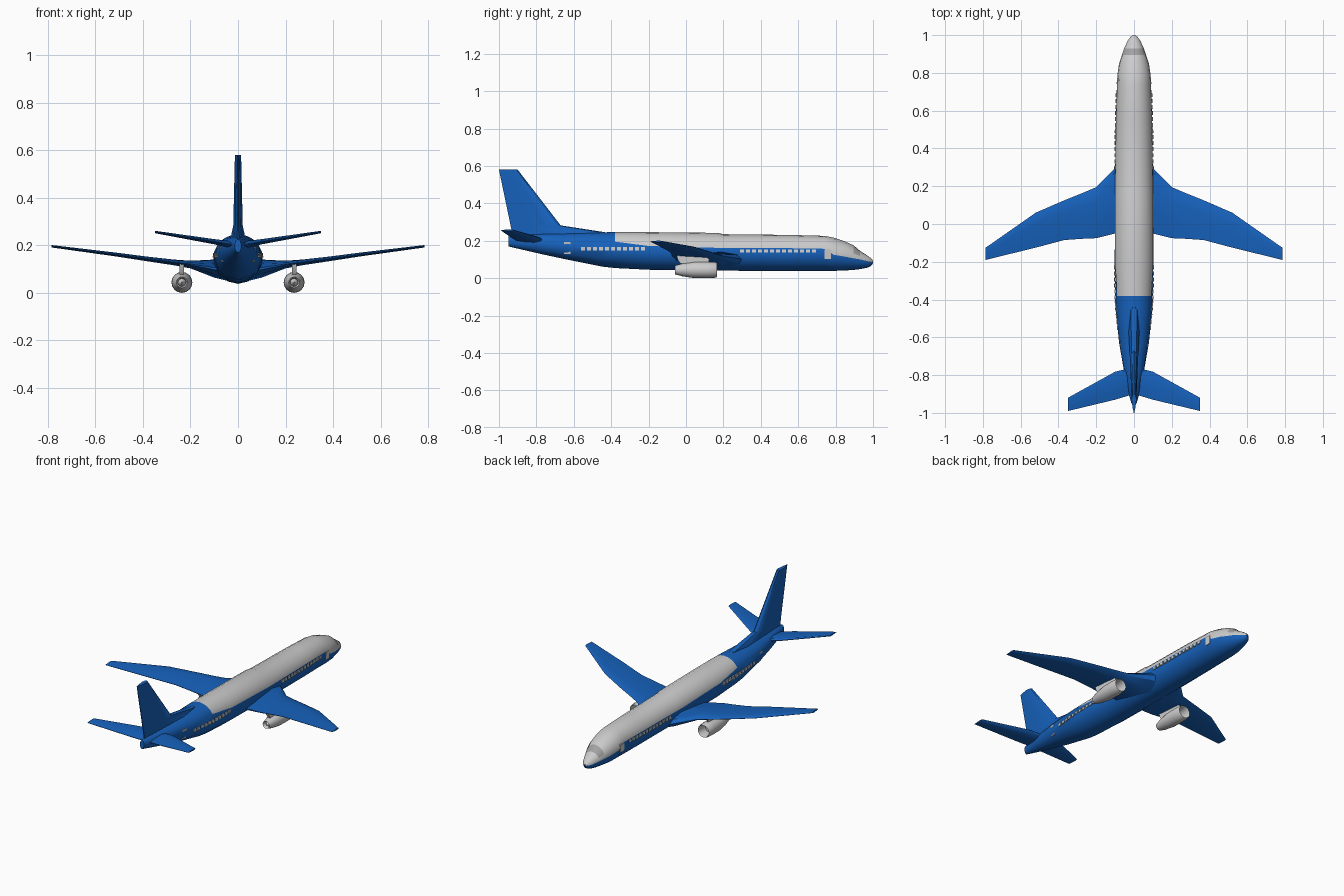
import bpy, bmesh, math

if "Cube" in bpy.data.objects:
    bpy.data.objects.remove(bpy.data.objects["Cube"])

def material(name, rgb):
    m = bpy.data.materials.new(name)
    m.diffuse_color = (*rgb, 1)
    m.use_nodes = True
    m.node_tree.nodes["Principled BSDF"].inputs["Base Color"].default_value = m.diffuse_color
    return m

BLUE = material("blue_paint", (0.008, 0.12, 0.50))
GREY = material("light_grey", (0.62, 0.62, 0.62))
GLASS = material("windscreen_grey", (0.36, 0.36, 0.36))

def finish(name, bm, mats=(), mirror=False, angle=30):
    bmesh.ops.recalc_face_normals(bm, faces=bm.faces)
    me = bpy.data.meshes.new(name)
    bm.to_mesh(me)
    bm.free()
    for m in mats:
        me.materials.append(m)
    ob = bpy.data.objects.new(name, me)
    bpy.context.collection.objects.link(ob)
    if mirror:
        ob.modifiers.new("Mirror", 'MIRROR').use_clip = False
    bpy.ops.object.select_all(action='DESELECT')
    ob.select_set(True)
    bpy.context.view_layer.objects.active = ob
    bpy.ops.object.shade_smooth_by_angle(angle=math.radians(angle))
    return ob

def loft(rings, pick=lambda i, j: 0):
    """Skin closed rings of equal length and cap both ends."""
    bm = bmesh.new()
    vs = [[bm.verts.new(p) for p in r] for r in rings]
    n = len(rings[0])
    for i in range(len(vs) - 1):
        for j in range(n):
            k = (j + 1) % n
            f = bm.faces.new((vs[i][j], vs[i][k], vs[i + 1][k], vs[i + 1][j]))
            f.material_index = pick(i, j)
    bm.faces.new(vs[0])
    bm.faces.new(vs[-1])
    return bm

# Fuselage stations: y, half width, bottom, top, paint line height
BODY = [(-0.95, 0.014, 0.170, 0.225, 0.20), (-0.90, 0.028, 0.158, 0.232, 0.20),
        (-0.77, 0.055, 0.128, 0.238, 0.20), (-0.63, 0.079, 0.098, 0.242, 0.20),
        (-0.45, 0.097, 0.062, 0.245, 0.197), (-0.38, 0.101, 0.054, 0.246, 0.195),
        (-0.20, 0.104, 0.045, 0.246, 0.172), (0.17, 0.104, 0.040, 0.242, 0.162),
        (0.20, 0.103, 0.040, 0.235, 0.161), (0.56, 0.098, 0.038, 0.231, 0.16),
        (0.74, 0.092, 0.038, 0.226, 0.157), (0.79, 0.088, 0.039, 0.216, 0.125),
        (0.85, 0.079, 0.041, 0.196, 0.115), (0.895, 0.064, 0.044, 0.176, 0.106),
        (0.93, 0.052, 0.048, 0.146, 0.100), (0.97, 0.034, 0.056, 0.121, 0.091),
        (0.99, 0.019, 0.066, 0.106, 0.087), (1.0, 0.006, 0.080, 0.093, 0.086)]
SEG = 4

def body_ring(y, w, b, t, s):
    c, h = (b + t) / 2, (t - b) / 2
    a = math.asin((s - c) / h)
    low = [-math.pi / 2 + (a + math.pi / 2) * i / SEG for i in range(SEG)]
    up = [a + (math.pi / 2 - a) * i / SEG for i in range(SEG + 1)]
    half = [(w * math.cos(q), y, c + h * math.sin(q)) for q in low + up]
    return half + [(-x, yy, z) for x, yy, z in half[-2:0:-1]]

def body_paint(i, j):
    upper = SEG <= j < 3 * SEG
    if not upper or BODY[i][0] < -0.38:
        return 0
    return 2 if BODY[i][0] == 0.895 and SEG < j < 3 * SEG - 1 else 1

finish("fuselage", loft([body_ring(*s) for s in BODY], body_paint), (BLUE, GREY, GLASS))

def body_x(y, z):
    """Half width of the fuselage at a point on its side."""
    for p, q in zip(BODY, BODY[1:]):
        if p[0] <= y <= q[0]:
            f = (y - p[0]) / (q[0] - p[0])
            w, b, t = (p[k] + (q[k] - p[k]) * f for k in (1, 2, 3))
            return w * math.sqrt(max(0, 1 - ((z - (b + t) / 2) / ((t - b) / 2)) ** 2))

# Thin panels following the hull: windows and doors
def panels(name, specs):
    bm = bmesh.new()
    for y, z, ly, lz in specs:
        corners = [(y - ly/2, z - lz/2), (y + ly/2, z - lz/2), (y + ly/2, z + lz/2), (y - ly/2, z + lz/2)]
        rows = [[bm.verts.new((body_x(a, c) + d, a, c)) for a, c in corners] for d in (-0.008, 0.003)]
        bm.faces.new(rows[0])
        bm.faces.new(rows[1])
        for k in range(4):
            m = (k + 1) % 4
            bm.faces.new((rows[0][k], rows[0][m], rows[1][m], rows[1][k]))
    finish(name, bm, (GREY,), mirror=True)

panels("rear_windows", [(-0.55 + 0.032 * i, 0.158, 0.021, 0.018) for i in range(11)])
panels("front_windows", [(0.30 + 0.032 * i, 0.145, 0.021, 0.018) for i in range(13)])
panels("doors", [(-0.635, 0.162, 0.034, 0.064), (0.757, 0.128, 0.034, 0.05)])

# Aerofoil outline: fraction of chord, fraction of half thickness
FOIL = [(0, 0), (0.06, 0.6), (0.3, 1), (0.7, 0.6), (1, 0.12),
        (1, -0.12), (0.7, -0.6), (0.3, -1), (0.06, -0.6)]

def flat_surface(name, stations):
    rings = [[(x, le + (te - le) * f, z + h * g) for f, g in FOIL]
             for x, le, te, z, h in stations]
    finish(name, loft(rings), (BLUE,), mirror=True)

# Wings with thick root fairing: x, leading y, trailing y, z, half thickness
flat_surface("wings", [(0.0, 0.33, -0.07, 0.085, 0.045), (0.10, 0.295, -0.05, 0.102, 0.038),
                       (0.20, 0.195, -0.075, 0.119, 0.016), (0.27, 0.165, -0.078, 0.128, 0.012),
                       (0.37, 0.125, -0.085, 0.141, 0.010), (0.52, 0.06, -0.125, 0.162, 0.008),
                       (0.785, -0.125, -0.19, 0.196, 0.005)])
# Tailplanes
flat_surface("tailplanes", [(0.0, -0.75, -0.90, 0.198, 0.016), (0.05, -0.77, -0.915, 0.206, 0.014),
                            (0.10, -0.782, -0.93, 0.215, 0.011), (0.35, -0.92, -0.99, 0.256, 0.005)])

# Fin with dorsal fillet: z, leading y, trailing y, half thickness
FIN = [(0.20, -0.36, -0.92, 0.034), (0.245, -0.43, -0.93, 0.028),
       (0.282, -0.67, -0.938, 0.020), (0.58, -0.90, -1.0, 0.013)]
finish("fin", loft([[(h * g, le + (te - le) * f, z) for f, g in FOIL]
                    for z, le, te, h in FIN]), (BLUE,))

# Engines: lathed profile of y, radius (spinner, duct, lip, cowl, exhaust)
ENGINE = [(0.125, 0.001), (0.10, 0.012), (0.10, 0.033), (0.15, 0.034), (0.165, 0.038),
          (0.155, 0.042), (0.11, 0.044), (0.04, 0.043), (-0.02, 0.034), (-0.06, 0.023),
          (-0.055, 0.018), (-0.035, 0.016), (-0.06, 0.001)]
EX, EZ, SIDES = 0.236, 0.044, 16
finish("engines", loft([[(EX + r * math.cos(2 * math.pi * k / SIDES), y,
                          EZ + r * math.sin(2 * math.pi * k / SIDES)) for k in range(SIDES)]
                        for y, r in ENGINE]), (GREY,), mirror=True, angle=40)

# Pylons between engine and wing
PYLON = [(0.078, 0.12, -0.03), (0.10, 0.125, -0.045), (0.125, 0.10, -0.05)]
finish("pylons", loft([[(EX - 0.009, b, z), (EX + 0.009, b, z), (EX + 0.009, (a + b) / 2, z),
                        (EX + 0.004, a, z), (EX - 0.004, a, z), (EX - 0.009, (a + b) / 2, z)]
                       for z, a, b in PYLON]), (GREY,), mirror=True)
